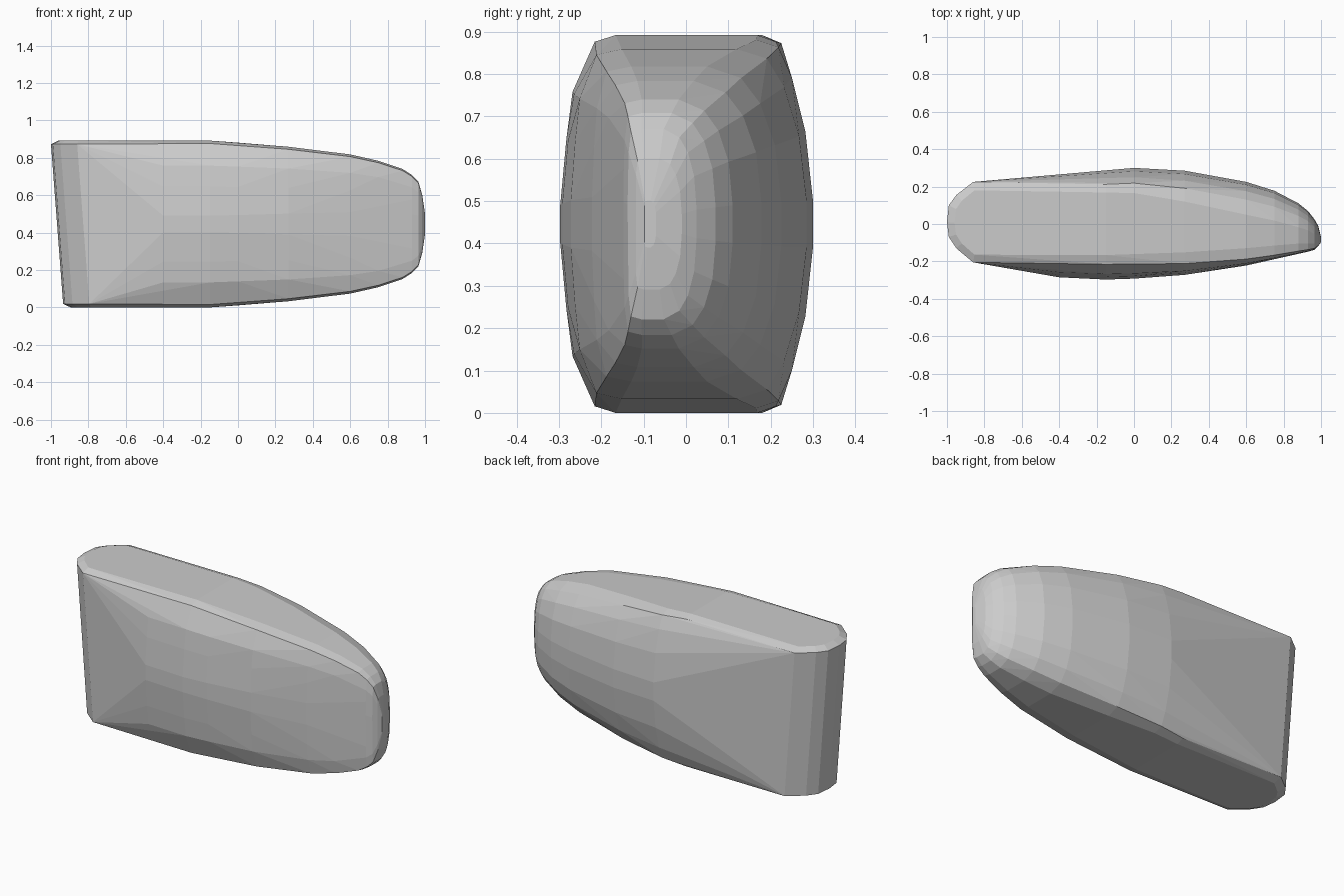
import bpy, bmesh

if "Cube" in bpy.data.objects:
    bpy.data.objects.remove(bpy.data.objects["Cube"])

MID = 0.446   # the form mirrors about this height
points = []


def add(x, y, h, low_x=None):
    """Add a point above mid height and its mirror below."""
    points.append((x, y, MID + h))
    points.append((x if low_x is None else low_x, y, MID - h))


# Blunt tail: rounded plan outline, leaning end, bevelled caps
tail = [(-.86, .225), (-.95, .155), (-.99, .1), (-1, .01),
        (-.99, -.07), (-.95, -.13), (-.86, -.205)]
for x, y in tail:
    add(x, y, .427, x + .065)
    cx = -.83 + (x + .83) * .76
    add(cx, y * .8, .446, cx + .065)

# Body cross-sections: x, left y, right y, half height, nose blend 0..1
sections = [
    (-.40, -.285, .255, .446, 0),
    (-.15, -.297, .285, .446, 0),
    (0.00, -.292, .300, .435, .1),
    (.27, -.272, .285, .413, .35),
    (.60, -.222, .225, .372, .7),
    (.75, -.190, .178, .338, .85),
    (.88, -.158, .110, .294, 1),
    (.93, -.148, .070, .262, 1),
    (.965, -.138, .025, .225, 1),
    (.985, -.120, -.010, .155, 1),
    (1.00, -.098, -.070, .055, 1),
]
# Half profiles (fraction of half width, of half height) at body and nose
left = [(1, .1), (.95, .45), (.9, .7), (.72, .965), (.55, 1)]
left_nose = [(1, .2), (.99, .5), (.97, .75), (.9, .97), (.6, 1)]
right = [(1, .12), (.94, .5), (.84, .8), (.75, .965), (.6, 1)]
right_nose = [(1, .15), (.93, .5), (.75, .75), (.5, .91), (.05, 1)]
for x, y0, y1, h, t in sections:
    c, w = (y0 + y1) / 2, (y1 - y0) / 2
    for side, body, nose in ((-1, left, left_nose), (1, right, right_nose)):
        for (f0, g0), (f1, g1) in zip(body, nose):
            f, g = f0 + (f1 - f0) * t, g0 + (g1 - g0) * t
            add(x, c + side * w * f, h * g)

# Faceted skin around all sections
bm = bmesh.new()
for p in points:
    bm.verts.new(p)
res = bmesh.ops.convex_hull(bm, input=bm.verts[:])
junk = {e for e in res["geom_interior"] + res["geom_unused"]
        if isinstance(e, bmesh.types.BMVert)}
bmesh.ops.delete(bm, geom=list(junk), context='VERTS')
bmesh.ops.dissolve_limit(bm, angle_limit=.03, verts=bm.verts[:], edges=bm.edges[:])
bmesh.ops.recalc_face_normals(bm, faces=bm.faces[:])

mesh = bpy.data.meshes.new("faceted_block")
bm.to_mesh(mesh)
bm.free()
obj = bpy.data.objects.new("faceted_block", mesh)
bpy.context.collection.objects.link(obj)
